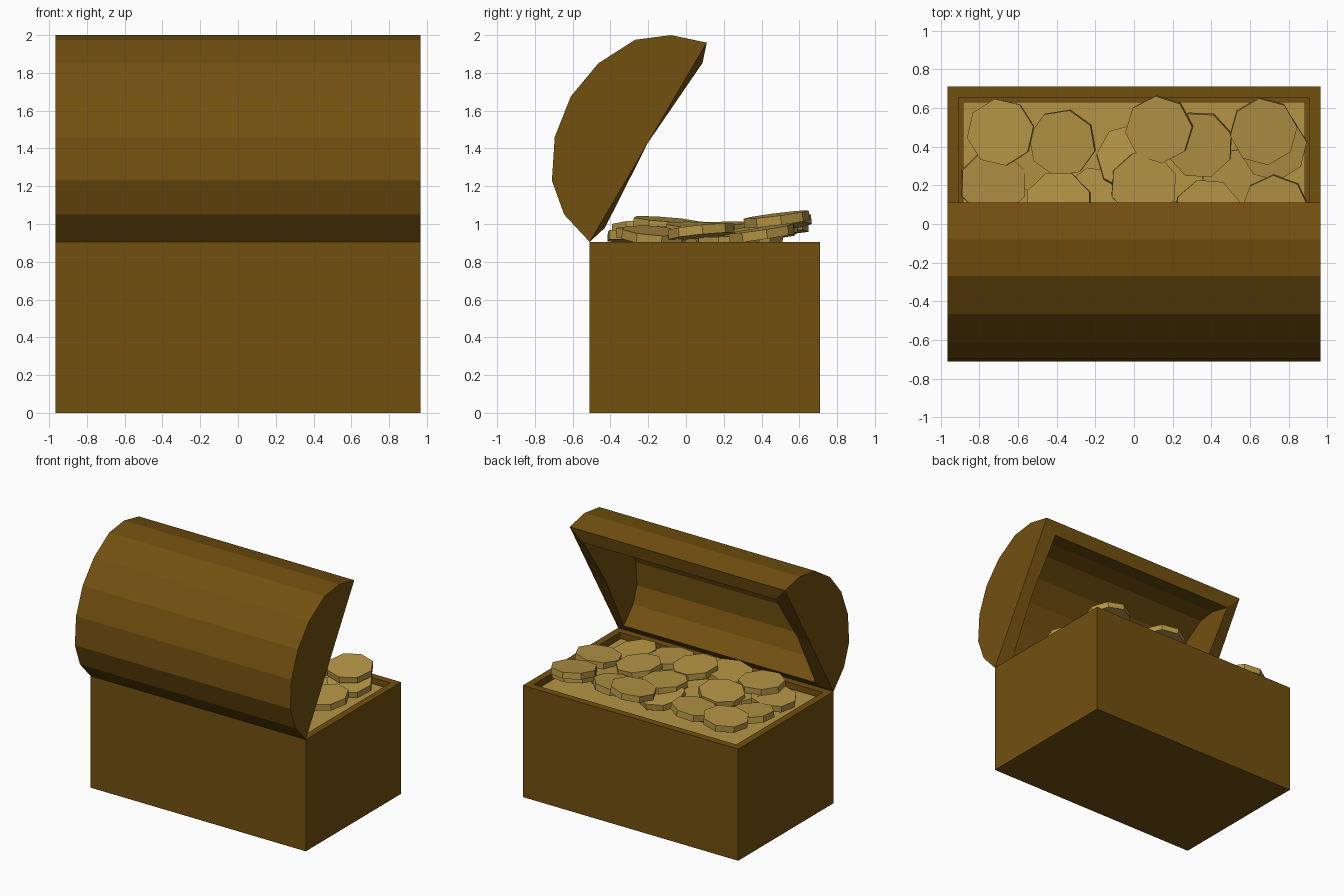
import bpy, bmesh, math, random
from mathutils import Vector, Matrix, Euler

if "Cube" in bpy.data.objects:
    bpy.data.objects.remove(bpy.data.objects["Cube"])

random.seed(4)
W, T = 0.965, 0.08          # half width, box wall
Y0, Y1, RIM = -0.51, 0.71, 0.905


def material(name, color):
    m = bpy.data.materials.new(name)
    m.diffuse_color = (*color, 1)
    m.use_nodes = True
    m.node_tree.nodes["Principled BSDF"].inputs["Base Color"].default_value = m.diffuse_color
    return m


wood = material("wood", (0.17, 0.08, 0.005))
gold = material("gold", (0.46, 0.30, 0.06))


def finish(bm, name, mat):
    bmesh.ops.recalc_face_normals(bm, faces=bm.faces)
    me = bpy.data.meshes.new(name)
    bm.to_mesh(me)
    bm.free()
    me.materials.append(mat)
    ob = bpy.data.objects.new(name, me)
    bpy.context.collection.objects.link(ob)
    return ob


# Box: cube with its top inset and pushed down into a cavity
bm = bmesh.new()
bmesh.ops.create_cube(bm, size=1, matrix=Matrix.Translation((0, (Y0 + Y1) / 2, RIM / 2))
                      @ Matrix.Diagonal((2 * W, Y1 - Y0, RIM, 1)))
top = max(bm.faces, key=lambda f: f.calc_center_median().z)
bmesh.ops.inset_region(bm, faces=[top], thickness=T)
cavity = bmesh.ops.extrude_discrete_faces(bm, faces=[top])["faces"][0]
bmesh.ops.translate(bm, verts=cavity.verts, vec=(0, 0, T - RIM))
finish(bm, "chest_box", wood)

# Treasure bed filling the cavity
bm = bmesh.new()
bmesh.ops.create_grid(bm, x_segments=1, y_segments=1, size=1,
                      matrix=Matrix.Translation((0, (Y0 + Y1) / 2, 0.87))
                      @ Matrix.Diagonal((W - T, (Y1 - Y0) / 2 - T, 1, 1)))
finish(bm, "treasure_bed", gold)

# Lid: outer arc and an inner arc offset along the profile normals
arc = [(-0.51, 0.905), (-0.645, 1.05), (-0.71, 1.23), (-0.695, 1.46), (-0.61, 1.675),
       (-0.465, 1.85), (-0.27, 1.975), (-0.08, 2.0), (0.11, 1.96)]
arc = [Vector(p) for p in arc]
D = 0.11
inner = []
for i, p in enumerate(arc):
    d = (arc[min(i + 1, len(arc) - 1)] - arc[max(i - 1, 0)]).normalized()
    inner.append(p + D * Vector((d.y, -d.x)))
hub = (arc[0] + arc[-1]) / 2

bm = bmesh.new()


def shell(points, half):
    """Curved skin plus fan-shaped ends; returns the open rim as a vertex loop."""
    rows = [[bm.verts.new((s * half, p.x, p.y)) for p in points] for s in (-1, 1)]
    hubs = [bm.verts.new((s * half, hub.x, hub.y)) for s in (-1, 1)]
    n = len(points)
    for i in range(n - 1):
        bm.faces.new((rows[0][i], rows[0][i + 1], rows[1][i + 1], rows[1][i]))
        for row, h in zip(rows, hubs):
            bm.faces.new((row[i], row[i + 1], h))
    return [rows[0][0], hubs[0], rows[0][-1], rows[1][-1], hubs[1], rows[1][0]]


outer_rim, inner_rim = shell(arc, W), shell(inner, W - 0.105)
for i in range(6):
    j = (i + 1) % 6
    bm.faces.new((outer_rim[i], outer_rim[j], inner_rim[j], inner_rim[i]))
finish(bm, "chest_lid", wood)

# Coins: eight-sided discs lying at slight random tilts (x, y, z of the centre)
coins = [
    (0.67, 0.48, 1.025), (0.72, 0.40, 0.95), (0.13, 0.49, 1.01), (-0.69, 0.475, 0.985),
    (-0.37, 0.42, 0.96), (0.34, 0.41, 0.96), (-0.73, 0.21, 0.94), (-0.48, 0.32, 0.92),
    (-0.02, 0.34, 0.94), (0.05, 0.20, 0.98), (-0.39, 0.10, 0.97), (0.38, 0.06, 0.97),
    (0.73, 0.08, 0.96), (-0.20, 0.12, 0.93), (0.27, -0.20, 0.96), (-0.01, -0.11, 1.0),
    (-0.24, -0.22, 0.97), (-0.54, -0.20, 0.98), (0.58, -0.17, 0.94), (-0.70, -0.12, 0.93),
    (0.03, -0.25, 0.93), (-0.46, -0.05, 0.92), (0.20, -0.05, 0.92), (0.52, 0.22, 0.92),
]
bm = bmesh.new()
for c in coins:
    rot = Euler((random.uniform(-0.14, 0.14), random.uniform(-0.14, 0.14),
                 random.uniform(0, math.tau))).to_matrix().to_4x4()
    bmesh.ops.create_cone(bm, cap_ends=True, segments=8, radius1=0.175, radius2=0.175,
                          depth=0.05, matrix=Matrix.Translation(c) @ rot)
finish(bm, "coins", gold)
